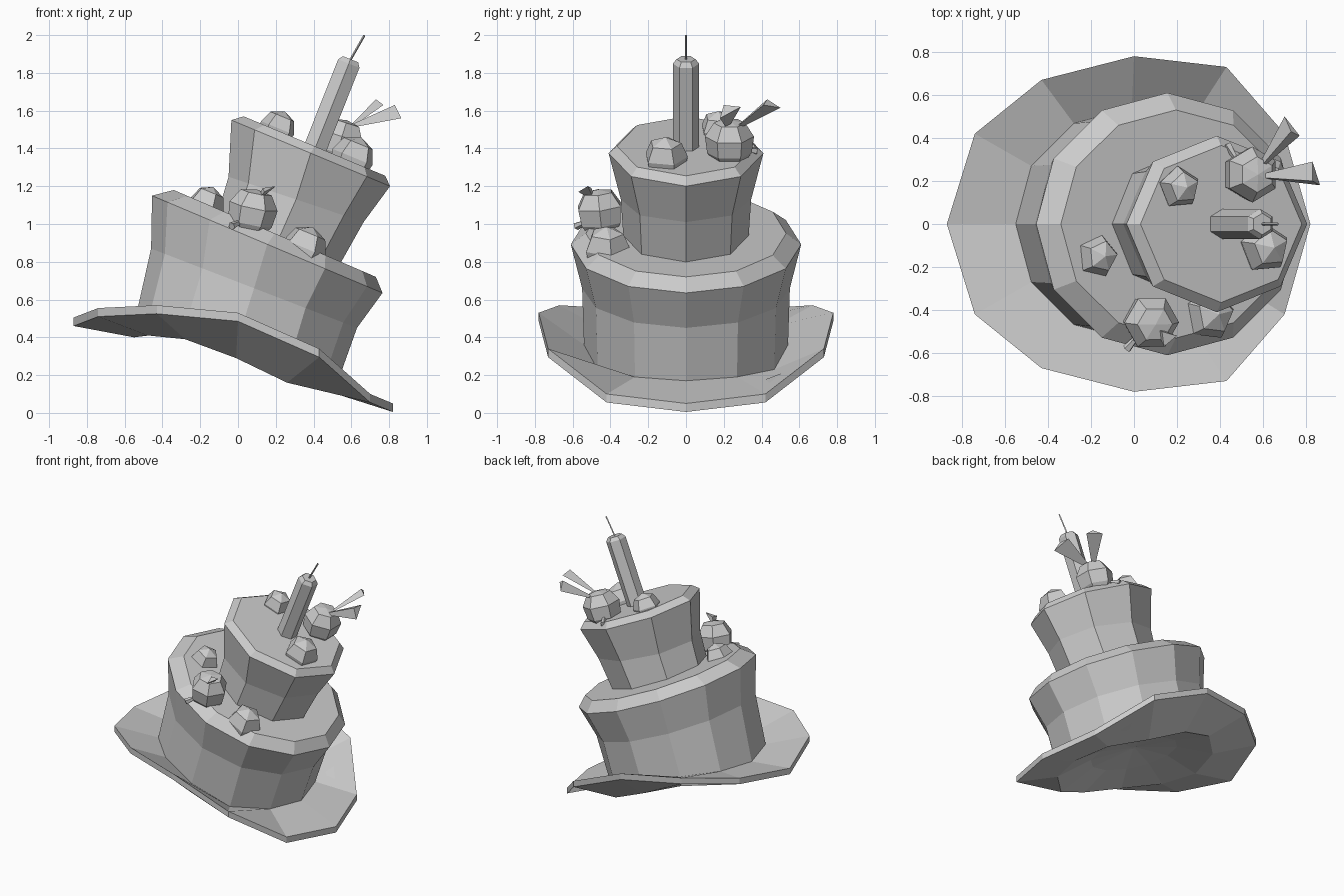
import bpy, bmesh
from math import sin, cos, pi
from mathutils import Vector

if "Cube" in bpy.data.objects:
    bpy.data.objects.remove(bpy.data.objects["Cube"])


def loft(name, rings, cap_start=True, cap_end=True):
    """Skin a stack of equal-length point rings into a flat-shaded object."""
    bm = bmesh.new()
    rows = [[bm.verts.new(p) for p in r] for r in rings]
    n = len(rows[0])
    for a, b in zip(rows, rows[1:]):
        for i in range(n):
            j = (i + 1) % n
            bm.faces.new((a[i], a[j], b[j], b[i]))
    if cap_start:
        bm.faces.new(rows[0][::-1])
    if cap_end:
        bm.faces.new(rows[-1])
    bmesh.ops.recalc_face_normals(bm, faces=bm.faces)
    me = bpy.data.meshes.new(name)
    bm.to_mesh(me)
    bm.free()
    ob = bpy.data.objects.new(name, me)
    bpy.context.collection.objects.link(ob)
    return ob


def tilted_ring(n, xl, zl, xr, zr, ry):
    """Ring running from its left end (xl, zl) to its right end (xr, zr)."""
    pts = []
    for i in range(n):
        c, s = cos(2 * pi * i / n), sin(2 * pi * i / n)
        t = (1 + c) / 2
        pts.append((xl + (xr - xl) * t, ry * s, zl + (zr - zl) * t))
    return pts


def mirror_ring(half):
    """Complete a half ring (angles 0..180) by mirroring across y."""
    return half + [(x, -y, z) for x, y, z in half[-2:0:-1]]


def lower(ring, d):
    return [(x, y, z - d) for x, y, z in ring]


def turned(name, center, axis, profile, n, phase=0.0):
    """Profile of (radius, height) revolved around a tilted axis."""
    q = Vector((0, 0, 1)).rotation_difference(Vector(axis))
    c = Vector(center)
    rings = [[c + q @ Vector((r * cos(phase + 2 * pi * i / n),
                              r * sin(phase + 2 * pi * i / n), h))
              for i in range(n)] for r, h in profile]
    return loft(name, rings)


def flared(name, base, tips):
    """Three-sided spike, narrow at the base and wide at the end."""
    b = Vector(base)
    end = [Vector(t) for t in tips]
    mid = sum(end, Vector()) / 3
    return loft(name, [[b + (e - mid) * 0.2 for e in end], end])


# warped brim and lower tier, one continuous shell with a shallow hollow below
outer = mirror_ring([(0.82, 0, 0.05), (0.70, 0.42, 0.10), (0.43, 0.73, 0.34),
                     (0, 0.78, 0.53), (-0.43, 0.67, 0.57), (-0.74, 0.42, 0.555),
                     (-0.87, 0, 0.505)])
base_z = [0.17, 0.19, 0.23, 0.36, 0.46, 0.48, 0.47]
inner = mirror_ring([(0.54 * cos(pi * i / 6) - 0.01, 0.54 * sin(pi * i / 6), z)
                     for i, z in enumerate(base_z)])
hole = lower(inner, 0.07)
loft("brim_and_lower_tier", [
    tilted_ring(12, -0.02, 0.41, 0.02, 0.39, 0.02),
    tilted_ring(12, -0.30, 0.45, 0.30, 0.26, 0.30),
    hole, lower(outer, 0.045), outer, inner,
    tilted_ring(12, -0.46, 0.87, 0.63, 0.45, 0.55),
    tilted_ring(12, -0.455, 1.15, 0.765, 0.635, 0.61),
    tilted_ring(12, -0.34, 1.18, 0.73, 0.72, 0.53)])

# leaning upper tier
loft("upper_tier", [tilted_ring(8, -0.11, 1.05, 0.53, 0.77, 0.33),
                    tilted_ring(8, -0.05, 1.25, 0.665, 1.01, 0.345),
                    tilted_ring(8, -0.035, 1.55, 0.805, 1.20, 0.41),
                    tilted_ring(8, 0.03, 1.57, 0.78, 1.255, 0.365)])

# candle and wick
lean = (0.37, 0, 0.93)
turned("candle", (0.40, 0, 1.38), lean,
       [(0.07, 0), (0.07, 0.505), (0.05, 0.53)], 6, pi / 2)
turned("wick", (0.59, 0, 1.86), (0.08, 0, 0.14),
       [(0.006, 0), (0.006, 0.16)], 4)

# cream dollops
up = (0.38, 0, 0.92)
for i, (c, r, ph) in enumerate([((0.20, 0.17, 1.48), 0.10, 0.4),
                                ((0.595, -0.11, 1.32), 0.12, 0.4),
                                ((-0.18, -0.15, 1.08), 0.10, 0.1),
                                ((0.335, -0.42, 0.84), 0.125, 0.2)]):
    turned(f"dollop_{i + 1}", c, up,
           [(r * 0.9, -0.02), (r, 0.3 * r), (r * 0.72, 0.95 * r),
            (0.002, 1.25 * r)], 5, ph)

# round fruits with flared leaves and small nubs
fruit = [(0.065, -0.13), (0.118, -0.055), (0.13, 0.035),
         (0.083, 0.11), (0.002, 0.125)]
turned("top_fruit", (0.54, 0.23, 1.43), (0.3, 0, 0.95), fruit, 6, pi / 6)
turned("side_fruit", (0.075, -0.455, 1.06), (0.2, -0.1, 0.95), fruit, 6)
flared("top_leaf_right", (0.60, 0.22, 1.52),
       [(0.83, 0.29, 1.62), (0.865, 0.18, 1.56), (0.83, 0.20, 1.63)])
flared("top_leaf_back", (0.59, 0.27, 1.51),
       [(0.70, 0.50, 1.615), (0.77, 0.41, 1.63), (0.73, 0.43, 1.66)])
flared("side_leaf", (0.11, -0.49, 1.13),
       [(0.20, -0.52, 1.20), (0.14, -0.57, 1.17), (0.13, -0.50, 1.19)])
nub = [(0.012, 0), (0.022, 0.07)]
turned("top_nub", (0.47, 0.31, 1.40), (-0.5, 0.8, -0.2), nub, 5)
turned("side_nub", (0.01, -0.53, 1.01), (-0.6, -0.7, -0.3), nub, 5)
